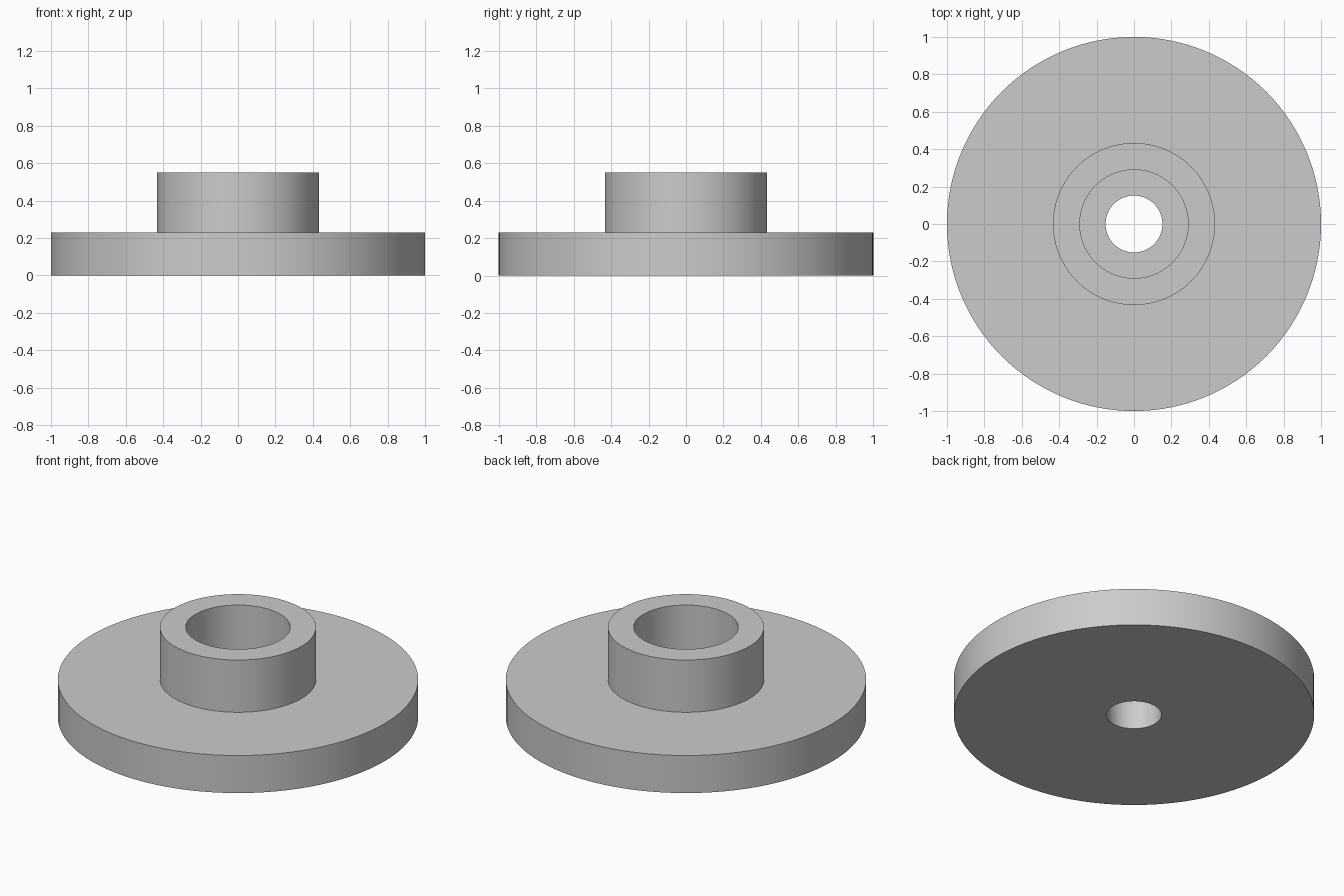
import bpy
import bmesh
import math

cube = bpy.data.objects.get("Cube")
if cube:
    bpy.data.objects.remove(cube, do_unlink=True)

SEGMENTS = 128
HOLE_R, BORE_R, HUB_R, PLATE_R = 0.152, 0.29, 0.433, 1.0
PLATE_Z, HUB_Z = 0.23, 0.55

# Plain grey material
grey = bpy.data.materials.new("plain grey")
grey.use_nodes = True
colour = (0.6, 0.6, 0.6, 1)
grey.diffuse_color = colour
grey.node_tree.nodes["Principled BSDF"].inputs["Base Color"].default_value = colour


def lathe(name, profile):
    """Revolve a closed (radius, height) outline around the z axis."""
    bm = bmesh.new()
    verts = [bm.verts.new((r, 0, z)) for r, z in profile]
    edges = [bm.edges.new((v, verts[(i + 1) % len(verts)])) for i, v in enumerate(verts)]
    bmesh.ops.spin(bm, geom=verts + edges, cent=(0, 0, 0), axis=(0, 0, 1),
                   angle=math.tau, steps=SEGMENTS)
    bmesh.ops.remove_doubles(bm, verts=bm.verts, dist=0.0001)
    bmesh.ops.recalc_face_normals(bm, faces=bm.faces)
    mesh = bpy.data.meshes.new(name)
    bm.to_mesh(mesh)
    bm.free()
    mesh.materials.append(grey)
    obj = bpy.data.objects.new(name, mesh)
    bpy.context.collection.objects.link(obj)
    bpy.ops.object.select_all(action="DESELECT")
    obj.select_set(True)
    bpy.context.view_layer.objects.active = obj
    bpy.ops.object.shade_smooth_by_angle(angle=math.radians(30))
    return obj


# Round plate and hub in one turned piece, with a wide bore stepping down to a through hole
lathe("flanged_hub", [
    (HOLE_R, 0), (PLATE_R, 0), (PLATE_R, PLATE_Z), (HUB_R, PLATE_Z),
    (HUB_R, HUB_Z), (BORE_R, HUB_Z), (BORE_R, PLATE_Z), (HOLE_R, PLATE_Z),
])
